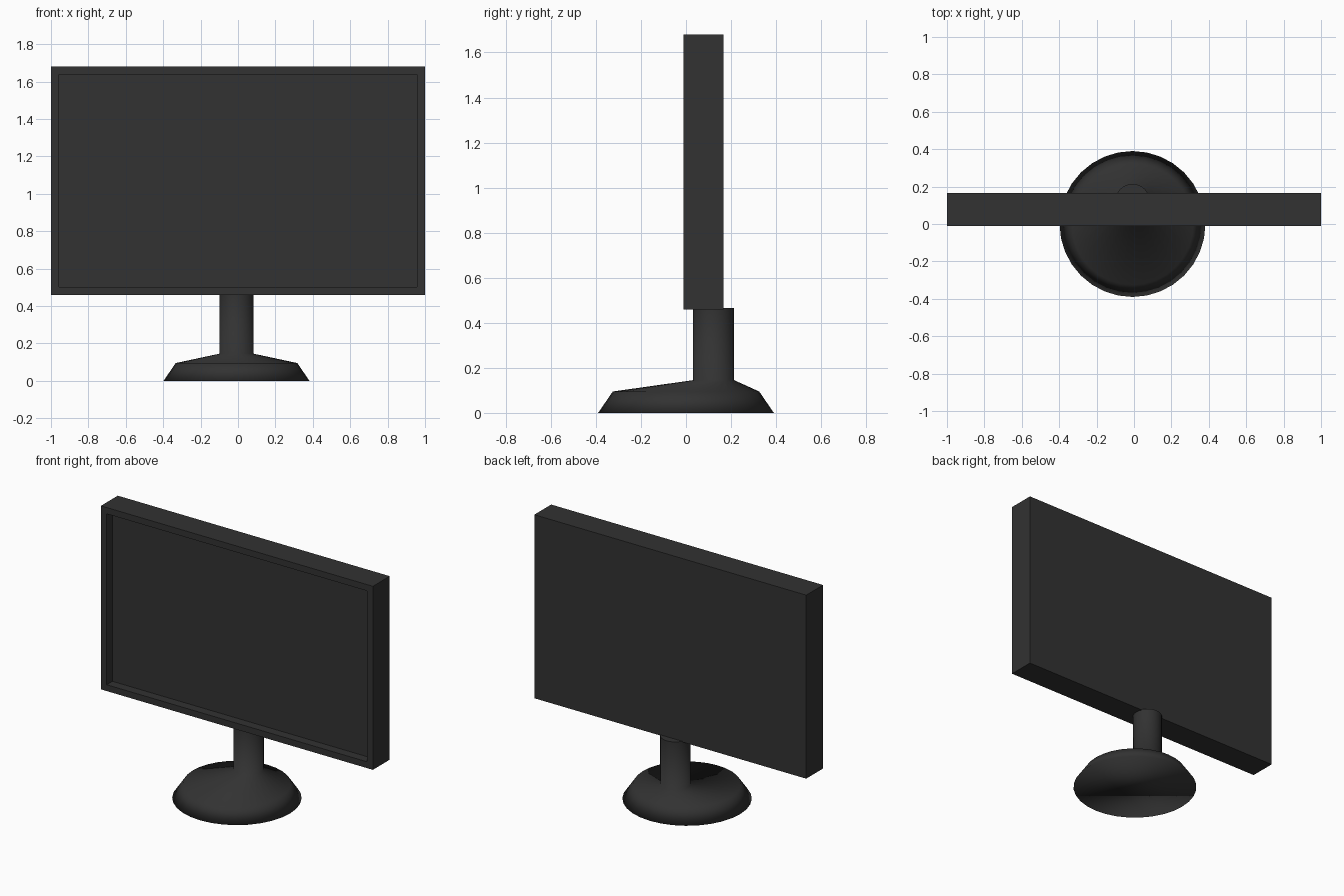
import bpy, bmesh
from math import cos, sin, tau

cube = bpy.data.objects.get("Cube")
if cube:
    bpy.data.objects.remove(cube, do_unlink=True)

plastic = bpy.data.materials.new("charcoal plastic")
plastic.use_nodes = True
colour = (0.032, 0.032, 0.032, 1)
plastic.diffuse_color = colour
plastic.node_tree.nodes["Principled BSDF"].inputs["Base Color"].default_value = colour


def finish(name, bm):
    bmesh.ops.recalc_face_normals(bm, faces=bm.faces)
    mesh = bpy.data.meshes.new(name)
    bm.to_mesh(mesh)
    bm.free()
    mesh.materials.append(plastic)
    obj = bpy.data.objects.new(name, mesh)
    bpy.context.collection.objects.link(obj)
    return obj


# Stand: one smooth skin lofted from the round foot to the offset post
SIDES = 32
bm = bmesh.new()
rings = []
for radius, y, z in [(0.39, 0, 0), (0.325, 0, 0.095), (0.092, 0.122, 0.145), (0.092, 0.122, 0.465)]:
    rings.append([bm.verts.new((radius * cos(tau * i / SIDES) - 0.008,
                                radius * sin(tau * i / SIDES) + y, z)) for i in range(SIDES)])
for low, high in zip(rings, rings[1:]):
    for i in range(SIDES):
        j = (i + 1) % SIDES
        bm.faces.new((low[i], low[j], high[j], high[i]))
bm.faces.new(rings[0])
bm.faces.new(rings[-1])
for face in bm.faces:
    face.smooth = True
stand = finish("stand", bm)
# Keep the flat end of the post crisp
for edge in stand.data.edges:
    if all(stand.data.vertices[v].co.z > 0.4 for v in edge.vertices):
        edge.use_edge_sharp = True

# Screen: a flat box whose front face is inset and pushed back
bm = bmesh.new()
bmesh.ops.create_cube(bm, size=1)
bmesh.ops.scale(bm, vec=(2, 0.177, 1.22), verts=bm.verts)
bmesh.ops.translate(bm, vec=(0, 0.077, 1.07), verts=bm.verts)
front = min(bm.faces, key=lambda f: f.calc_center_median().y)
bmesh.ops.inset_region(bm, faces=[front], thickness=0.042, use_even_offset=True)
panel = bmesh.ops.extrude_discrete_faces(bm, faces=[front])["faces"][0]
bmesh.ops.translate(bm, vec=(0, 0.06, 0), verts=panel.verts)
finish("screen", bm)
